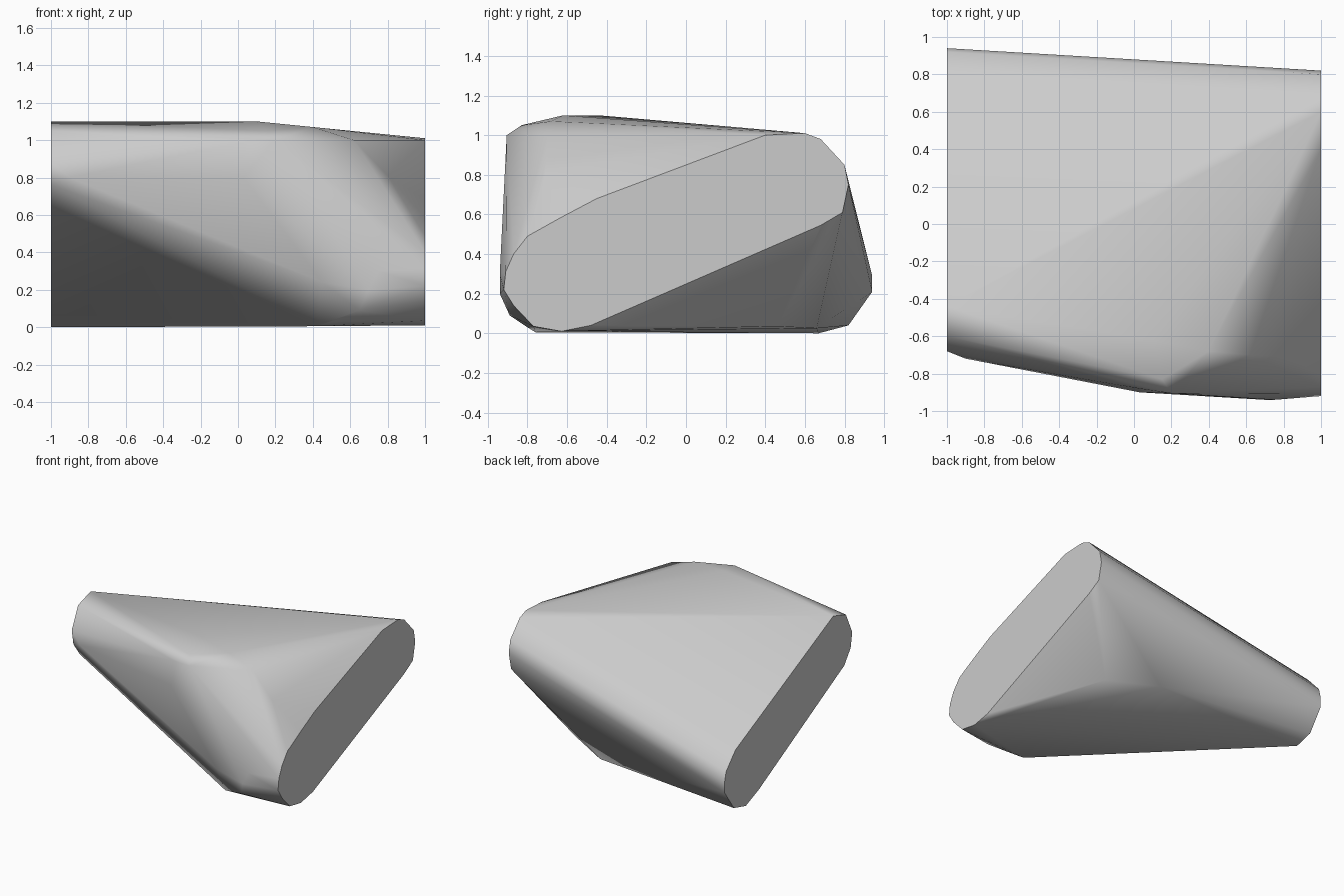
import bpy
import bmesh
from mathutils import Vector

if "Cube" in bpy.data.objects:
    bpy.data.objects.remove(bpy.data.objects["Cube"], do_unlink=True)

# plain stone grey
grey = bpy.data.materials.new("stone_grey")
grey.use_nodes = True
colour = (0.6, 0.6, 0.6, 1)
grey.diffuse_color = colour
grey.node_tree.nodes["Principled BSDF"].inputs["Base Color"].default_value = colour

# rounded slanted end outlines as (y, z)
right_end = [(-.92, .22), (-.91, .31), (-.87, .4), (-.8, .49), (-.63, .585),
             (-.45, .68), (.4, 1), (.6, 1.01), (.68, .98), (.8, .85),
             (.82, .75), (.79, .61), (.68, .545), (-.48, .04), (-.63, .01),
             (-.77, .035), (-.87, .14)]
left_end = [(-.44, 1.1), (-.6, 1.05), (-.68, .88), (-.66, .76), (-.58, .65),
            (.5, .07), (.67, 0), (.82, .04), (.94, .21), (.94, .29),
            (.92, .37), (.8, .5)]

# corner roundings between the two ends
top_corner = [(.1, -.62, 1.1), (.15, -.83, 1.05), (.2, -.905, 1), (.03, -.88, .99),
              (.03, -.9, .8), (-.9, -.72, .8), (.4, -.68, 1.07),
              (.62, -.7, 1), (.8, -.71, .81)]
front_foot = [(.45, -.91, .24), (.7, -.94, .2), (.75, -.94, .3),
              (.65, -.89, .09), (.5, -.8, .03), (.42, -.76, .005)]
back_foot = [(.66, .46, .035), (.3, .66, .025)]

# wrap one skin over the ends and corners
bm = bmesh.new()
points = [(1, y, z) for y, z in right_end] + [(-1, y, z) for y, z in left_end]
for p in points + top_corner + front_foot + back_foot:
    bm.verts.new(Vector(p))
hull = bmesh.ops.convex_hull(bm, input=bm.verts[:])
spare = {g for g in hull["geom_interior"] + hull["geom_unused"]
         if isinstance(g, bmesh.types.BMVert)}
bmesh.ops.delete(bm, geom=list(spare), context="VERTS")
bmesh.ops.dissolve_limit(bm, angle_limit=0.01, verts=bm.verts[:], edges=bm.edges[:])
bmesh.ops.recalc_face_normals(bm, faces=bm.faces[:])

# smooth skin, crisp flat ends
for face in bm.faces:
    face.smooth = True
for face in bm.faces:
    if abs(face.normal.x) > 0.999:
        face.smooth = False
        for edge in face.edges:
            edge.smooth = False

mesh = bpy.data.meshes.new("rock_body")
bm.to_mesh(mesh)
bm.free()
mesh.materials.append(grey)
body = bpy.data.objects.new("rock_body", mesh)
bpy.context.collection.objects.link(body)

# keep broad faces flat looking
weighted = body.modifiers.new("weighted_normals", "WEIGHTED_NORMAL")
weighted.keep_sharp = True
